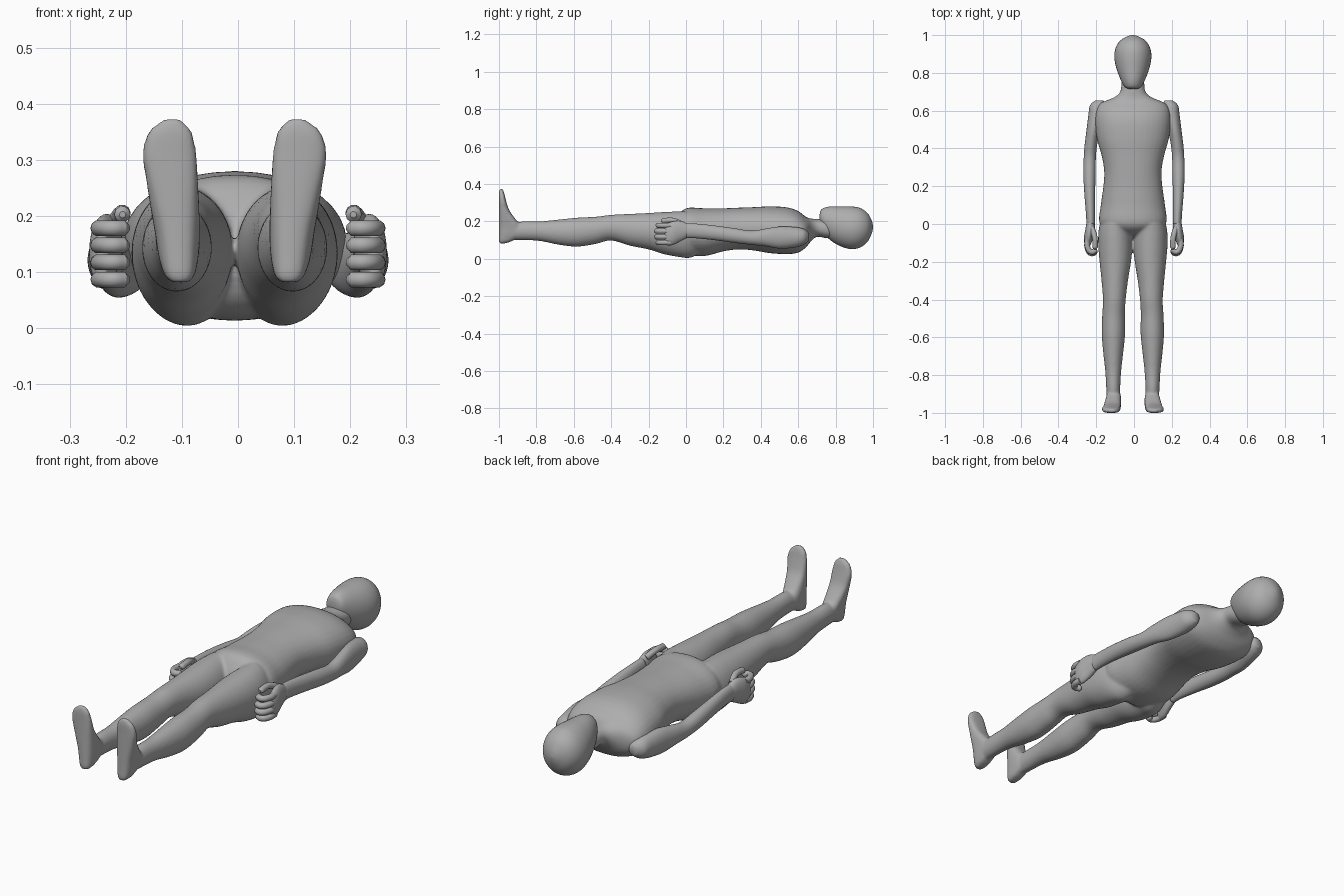
import bpy, bmesh, math
from mathutils import Vector

cube = bpy.data.objects.get("Cube")
if cube:
    bpy.data.objects.remove(cube)

CM = 0.01            # sections are written in hundredths of a unit
BODY_SHIFT = -0.006  # the trunk and legs sit slightly off centre

grey = bpy.data.materials.new("plain grey")
grey.use_nodes = True
grey.diffuse_color = (0.42, 0.42, 0.42, 1)
grey.node_tree.nodes["Principled BSDF"].inputs["Base Color"].default_value = grey.diffuse_color


def catmull(a, b, c, d, t):
    """Smooth interpolation between b and c."""
    return 0.5 * (2 * b + (c - a) * t + (2 * a - 5 * b + 4 * c - d) * t * t
                  + (3 * b - a - 3 * c + d) * t ** 3)


def refine(rows, steps=4):
    """Add smoothly interpolated sections between the given ones."""
    out = []
    last = len(rows) - 1
    for i in range(last):
        near = [rows[max(0, min(last, i + k))] for k in (-1, 0, 1, 2)]
        for s in range(steps):
            out.append([catmull(*vals, s / steps) for vals in zip(*near)])
    out.append(list(rows[-1]))
    return out


def loft(bm, rows, side=1, upright=False, power=2.0, sides=36):
    """Skin oval sections: (station, centre x, half width, low, high).
    Stations run along y, or along z when upright."""
    rings = []
    for station, cx, half, low, high in refine(rows):
        ring = []
        for k in range(sides):
            a = math.tau * k / sides
            c, s = math.cos(a), math.sin(a)
            u = math.copysign(abs(c) ** (2 / power), c)
            v = math.copysign(abs(s) ** (2 / power), s)
            x = side * (cx + half * u)
            w = (low + high) / 2 + (high - low) / 2 * v
            co = (x, w, station) if upright else (x, station, w)
            ring.append(bm.verts.new(Vector(co) * CM))
        rings.append(ring)
    faces = [bm.faces.new(rings[0]), bm.faces.new(rings[-1])]
    for lower, upper in zip(rings, rings[1:]):
        for k in range(sides):
            n = (k + 1) % sides
            faces.append(bm.faces.new((lower[k], lower[n], upper[n], upper[k])))
    bmesh.ops.recalc_face_normals(bm, faces=faces)


def finish(name, bm, shift=0.0):
    """Turn a bmesh into a smooth grey object."""
    mesh = bpy.data.meshes.new(name)
    bm.to_mesh(mesh)
    bm.free()
    mesh.materials.append(grey)
    mesh.shade_smooth()
    obj = bpy.data.objects.new(name, mesh)
    obj.location.x = shift
    bpy.context.collection.objects.link(obj)
    return obj


# Section lists
trunk = [(-7, 0, 4, 9, 17), (-5, 0, 10, 5, 22), (0, 0, 17.5, 2, 27),
         (10, 0, 17, 1.5, 27), (20, 0, 15.6, 4, 27), (28, 0, 15.2, 5, 27.3),
         (36, 0, 16.5, 4.5, 27.6), (45, 0, 19, 3, 28), (54, 0, 20, 2.5, 27.5),
         (60, 0, 19.5, 3.3, 25.5), (64, 0, 17, 6, 22.5), (67, 0, 10, 9.5, 21.5),
         (70, 0, 6.7, 11.8, 21.3), (75, 0, 6, 11, 21), (80, 0, 5, 11, 20)]
leg = [(8, 7, 6, 3, 20), (2, 8.2, 8.5, 0.5, 25), (-4, 9.3, 8.9, 1, 25.3),
       (-12, 9.3, 9, 2.5, 25), (-20, 9.3, 8.3, 5, 24.5), (-30, 9.6, 7, 7, 24),
       (-40, 9.8, 6, 9.8, 23.5), (-48, 10.2, 6, 8, 22.5), (-58, 10.3, 6.2, 6.5, 22),
       (-68, 10.4, 5.3, 7.5, 21), (-78, 10.4, 4.2, 9.5, 20), (-87, 10.4, 3.7, 10, 20),
       (-94, 10.2, 3.5, 10, 19)]
foot = [(8.2, 9.7, 1.5, -99.5, -97), (9.5, 9.8, 2.7, -100, -93), (13, 10, 3.6, -100, -88),
        (17, 10.2, 4, -100, -88), (21, 10.6, 4.3, -100, -91), (26, 11.1, 4.6, -100, -94.5),
        (31, 11.6, 4.8, -100, -96.2), (35, 11.5, 3.9, -100, -97.2),
        (37.3, 11.1, 1.5, -99.6, -98)]
skull = [(71.5, 0, 2, 20, 24), (72.5, 0, 4.2, 17, 26.5), (76, 0, 6.3, 11, 27.8),
         (82, 0, 8.6, 7, 28), (88, 0, 9.8, 5.2, 28), (93, 0, 9.2, 6, 27.2),
         (97, 0, 6.8, 9, 24.5), (99.3, 0, 3, 13.5, 20.5), (100, 0, 0.6, 16.5, 17.5)]
arm = [(65.5, 18.2, 2, 9.5, 14), (63, 19.2, 4, 7.5, 16), (58, 19.9, 4.2, 6, 17),
       (50, 21.5, 3.6, 5.5, 17.2), (42, 22.8, 3.3, 6.8, 16), (35, 23.4, 3.2, 7.5, 15),
       (26, 23.6, 3.2, 8.5, 16.3), (15, 23.4, 2.8, 10, 17.8), (5, 23, 2.4, 11, 18.8),
       (0, 22.9, 2.3, 11, 19)]
palm = [(2, 22.9, 2, 12, 18.3), (-3, 23.2, 2.6, 9.3, 20.3), (-7, 24, 2.5, 7.4, 20),
        (-10, 24.4, 1.9, 7.2, 19), (-11.5, 24.4, 1.1, 8, 18.3)]

# Trunk, neck, legs and feet fused into one smooth skin
bm = bmesh.new()
loft(bm, trunk, power=2.15)
for side in (1, -1):
    loft(bm, leg, side)
    loft(bm, foot, side, upright=True, power=2.8)
body = finish("body", bm, BODY_SHIFT)
fuse = body.modifiers.new("fuse", "REMESH")
fuse.mode = "VOXEL"
fuse.voxel_size = 0.007
fuse.use_smooth_shade = True
soften = body.modifiers.new("soften", "SMOOTH")
soften.factor = 0.5
soften.iterations = 5

# Head
bm = bmesh.new()
loft(bm, skull)
finish("head", bm, BODY_SHIFT)

# Arms, hands and curled fingers
thumb = [(22.3, -2, 18.5), (20.8, -7, 20.5), (20.6, -12.5, 20.3)]
for side, label in ((1, "left"), (-1, "right")):
    for part, rows in (("arm", arm), ("hand", palm)):
        bm = bmesh.new()
        loft(bm, rows, side)
        finish(label + "_" + part, bm)

    paths = [thumb]
    for n in range(4):
        z = 8.7 + 3.05 * n
        tip = 0.8 if n in (0, 3) else 0
        paths.append([(24.7, -8, z), (24.6, -13 + tip, z), (22.6, -15.6 + tip, z),
                      (20.3, -14.8 + tip, z)])
    curve = bpy.data.curves.new(label + "_fingers", "CURVE")
    curve.dimensions = "3D"
    curve.bevel_depth = 1.45 * CM
    curve.bevel_resolution = 3
    curve.resolution_u = 6
    curve.use_fill_caps = True
    for path in paths:
        spline = curve.splines.new("BEZIER")
        # a short closing step rounds off the fingertip
        end, before = Vector(path[-1]), Vector(path[-2])
        points = [Vector(p) for p in path] + [end + (end - before).normalized() * 0.9]
        spline.bezier_points.add(len(points) - 1)
        for bp, p in zip(spline.bezier_points, points):
            bp.co = Vector((side * p.x, p.y, p.z)) * CM
            bp.handle_left_type = bp.handle_right_type = "AUTO"
        spline.bezier_points[-1].radius = 0.4
    curve.materials.append(grey)
    fingers = bpy.data.objects.new(label + "_fingers", curve)
    bpy.context.collection.objects.link(fingers)
